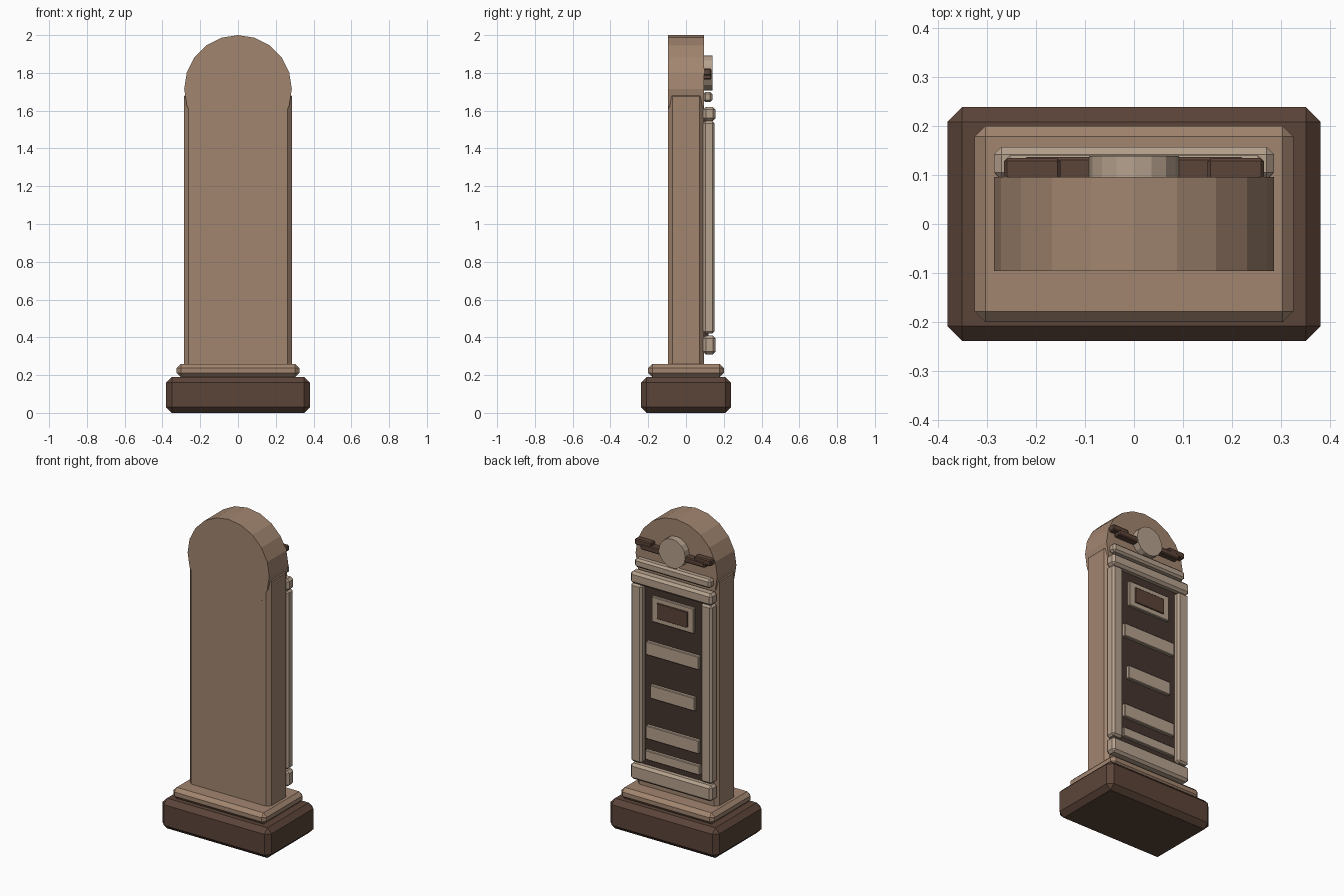
import bpy
from math import pi

if "Cube" in bpy.data.objects:
    bpy.data.objects.remove(bpy.data.objects["Cube"])


def material(name, rgb):
    m = bpy.data.materials.new(name)
    m.diffuse_color = (*rgb, 1)
    m.use_nodes = True
    m.node_tree.nodes["Principled BSDF"].inputs["Base Color"].default_value = m.diffuse_color
    return m


DARK = material("dark_wood", (0.105, 0.058, 0.04))
PANEL = material("panel_wood", (0.06, 0.035, 0.027))
STONE = material("tan_stone", (0.36, 0.235, 0.16))
PALE = material("pale_trim", (0.47, 0.36, 0.27))


def box(name, x, y, z, mat, bevel=0.0):
    """Box from (min, max) ranges with an optional one-step chamfer."""
    ranges = (x, y, z)
    bpy.ops.mesh.primitive_cube_add(size=1, location=[(a + b) / 2 for a, b in ranges])
    o = bpy.context.object
    o.name = name
    o.scale = [b - a for a, b in ranges]
    bpy.ops.object.transform_apply(location=False, rotation=False, scale=True)
    o.data.materials.append(mat)
    if bevel:
        mod = o.modifiers.new("chamfer", 'BEVEL')
        mod.width = bevel
        mod.segments = 1
    return o


def disc(name, radius, y, z, sides, mat):
    """Flat-sided cylinder whose axis runs along y."""
    bpy.ops.mesh.primitive_cylinder_add(vertices=sides, radius=radius, depth=y[1] - y[0],
                                        location=(0, (y[0] + y[1]) / 2, z), rotation=(pi / 2, 0, 0))
    o = bpy.context.object
    o.name = name
    o.data.materials.append(mat)
    return o


# stepped foot
box("base", (-0.38, 0.38), (-0.238, 0.238), (0, 0.19), DARK, 0.03)
box("plinth", (-0.325, 0.325), (-0.2, 0.2), (0.19, 0.26), STONE, 0.022)

# slab with rounded head
box("slab", (-0.285, 0.285), (-0.095, 0.095), (0.23, 1.7), STONE, 0.024)
disc("rounded_head", 0.285, (-0.0955, 0.0955), 1.715, 20, STONE)

# framed panel on the back
box("back_panel", (-0.225, 0.225), (0.085, 0.118), (0.38, 1.57), PANEL)
box("bottom_rail", (-0.285, 0.285), (0.09, 0.157), (0.31, 0.41), PALE, 0.015)
box("top_rail", (-0.285, 0.285), (0.09, 0.157), (1.545, 1.62), PALE, 0.015)
box("cornice", (-0.265, 0.265), (0.09, 0.14), (1.645, 1.7), PALE, 0.012)
for side, s in (("left", -1), ("right", 1)):
    box(side + "_post", sorted((s * 0.205, s * 0.283)), (0.09, 0.152), (0.42, 1.545), PALE, 0.012)

# slats: centre z, width, height
for i, (z, w, h) in enumerate([(1.155, 0.37, 0.085), (0.887, 0.31, 0.085),
                               (0.625, 0.37, 0.085), (0.48, 0.38, 0.06)]):
    box(f"slat_{i + 1}", (-w / 2, w / 2), (0.11, 0.138), (z - h / 2, z + h / 2), PALE, 0.004)

# small framed plate
box("plate_frame", (-0.147, 0.147), (0.11, 0.135), (1.33, 1.49), PALE, 0.004)
box("plate_inset", (-0.107, 0.107), (0.12, 0.141), (1.36, 1.46), DARK, 0.003)

# round boss with stepped wings
disc("boss", 0.092, (0.09, 0.139), 1.8, 16, PALE)
for side, s in (("left", -1), ("right", 1)):
    box(side + "_wing_inner", sorted((s * 0.06, s * 0.225)), (0.09, 0.136), (1.765, 1.802), DARK, 0.006)
    box(side + "_wing_outer", sorted((s * 0.15, s * 0.265)), (0.09, 0.134), (1.785, 1.823), DARK, 0.006)
